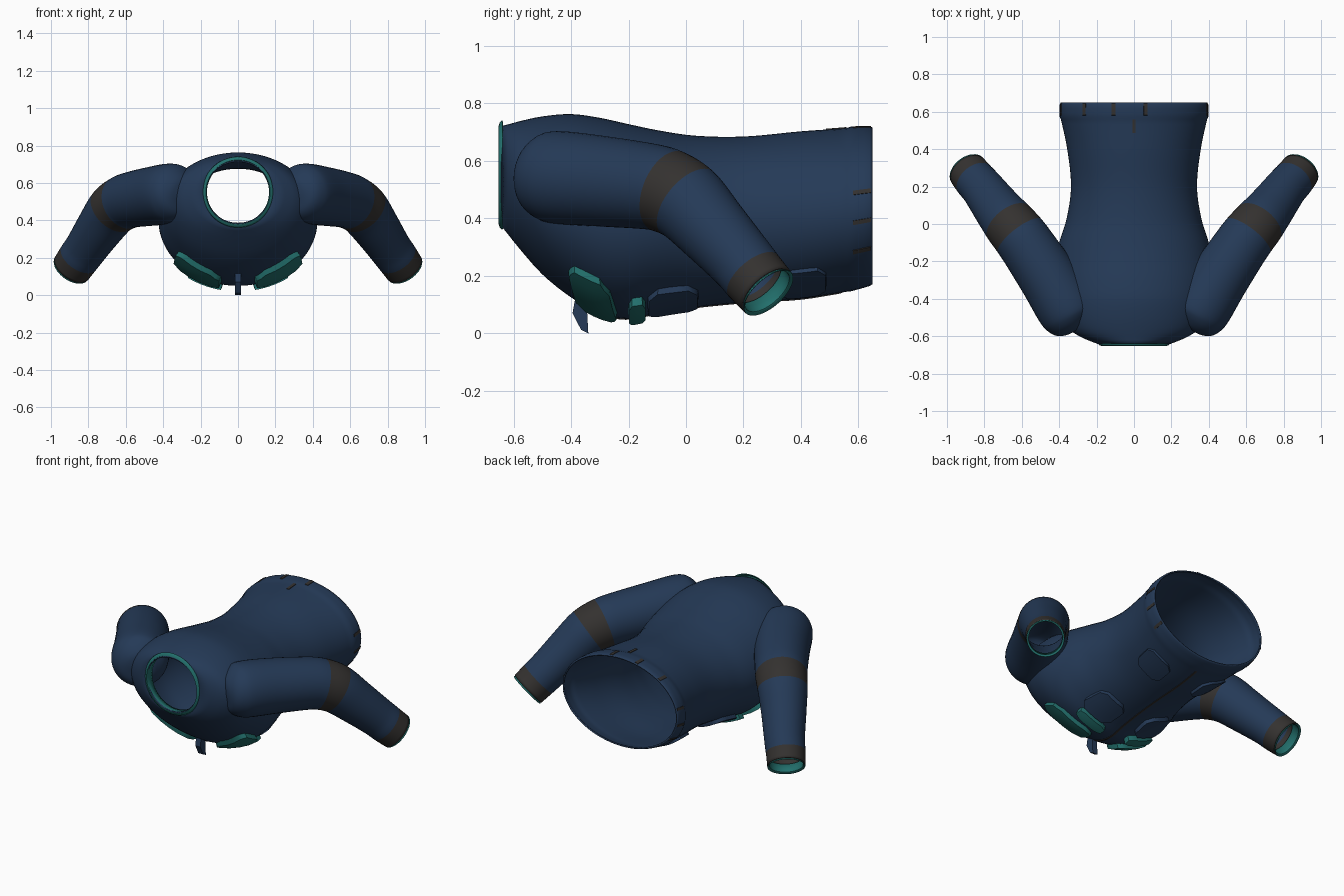
import bpy, bmesh, math
from mathutils import Vector

if "Cube" in bpy.data.objects:
    bpy.data.objects.remove(bpy.data.objects["Cube"])


def material(name, rgb):
    m = bpy.data.materials.new(name)
    m.diffuse_color = (*rgb, 1)
    m.use_nodes = True
    m.node_tree.nodes["Principled BSDF"].inputs["Base Color"].default_value = m.diffuse_color
    return m


NAVY = material("navy_cloth", (0.018, 0.042, 0.095))
TEAL = material("teal_trim", (0.016, 0.16, 0.15))
DARK = material("charcoal_band", (0.034, 0.031, 0.029))


def finish(bm, name, mats, angle=40, thickness=0):
    me = bpy.data.meshes.new(name)
    bmesh.ops.recalc_face_normals(bm, faces=bm.faces)
    bm.to_mesh(me)
    bm.free()
    ob = bpy.data.objects.new(name, me)
    bpy.context.collection.objects.link(ob)
    for m in mats:
        me.materials.append(m)
    bpy.ops.object.select_all(action='DESELECT')
    ob.select_set(True)
    bpy.context.view_layer.objects.active = ob
    bpy.ops.object.shade_smooth_by_angle(angle=math.radians(angle))
    if thickness:
        s = ob.modifiers.new("cloth", 'SOLIDIFY')
        s.thickness = thickness
        s.offset = -1
    return ob


def smooth(rows, t):
    """Cubic interpolation of rows (key, values...) at key t."""
    n = len(rows)
    i = max(j for j in range(n - 1) if rows[j][0] <= t + 1e-6 or j == 0)

    def slope(j, k):
        a, b = rows[max(j - 1, 0)], rows[min(j + 1, n - 1)]
        return (b[k] - a[k]) / (b[0] - a[0])
    p, q = rows[i], rows[i + 1]
    d = q[0] - p[0]
    u = (t - p[0]) / d
    return [(2*u**3 - 3*u*u + 1) * p[k] + (u**3 - 2*u*u + u) * d * slope(i, k)
            + (3*u*u - 2*u**3) * q[k] + (u**3 - u*u) * d * slope(i + 1, k)
            for k in range(1, len(p))]


def skin(bm, rings, mat_of=lambda i: 0, cap=False):
    vs = [[bm.verts.new(p) for p in r] for r in rings]
    for i in range(len(vs) - 1):
        n = len(vs[i])
        for j in range(n):
            f = bm.faces.new((vs[i][j], vs[i][(j+1) % n], vs[i+1][(j+1) % n], vs[i+1][j]))
            f.material_index = mat_of(i)
    if cap:
        bm.faces.new(vs[0])


# Torso: y, half width, bottom z, top z
TORSO = [(-.65, .172, .382, .72), (-.62, .25, .345, .727), (-.58, .325, .295, .738),
         (-.5, .38, .205, .755), (-.4, .41, .125, .763), (-.3, .425, .068, .75),
         (-.2, .42, .05, .728), (-.1, .40, .07, .707), (.03, .36, .09, .688),
         (.2, .337, .107, .685), (.4, .357, .12, .703), (.56, .391, .145, .715),
         (.572, .397, .146, .719), (.64, .397, .165, .721), (.65, .392, .172, .716)]


def torso_point(y, deg, off=0.0):
    """Point on the torso; the angle is measured from the underside toward +x."""
    a, lo, hi = smooth(TORSO, y)
    b, c, r = (hi - lo) / 2, (hi + lo) / 2, math.radians(deg)
    n = Vector((math.sin(r) / a, 0, -math.cos(r) / b)).normalized()
    return Vector((a * math.sin(r), y, c - b * math.cos(r))) + n * off


bm = bmesh.new()
ys = []
for p, q in zip(TORSO, TORSO[1:]):
    k = max(1, round((q[0] - p[0]) / .025))
    ys += [p[0] + (q[0] - p[0]) * i / k for i in range(k)]
ys.append(.65)
skin(bm, [[torso_point(y, j * 5) for j in range(72)] for y in ys])
finish(bm, "torso", [NAVY], thickness=.008)

# Collar lining
bm = bmesh.new()
prof = [(.169, -.60), (.166, -.635), (.172, -.652), (.184, -.648), (.19, -.64)]
skin(bm, [[(r * math.cos(j * math.pi / 32), y, .551 + r * math.sin(j * math.pi / 32))
           for j in range(64)] for r, y in prof])
finish(bm, "collar_lining", [TEAL], thickness=.004)

# Sleeves: key, x, y, z, radius
PATH = [(.293, -.558, .55, .03), (.302, -.545, .55, .095), (.325, -.51, .547, .142),
        (.36, -.45, .543, .161), (.45, -.30, .53, .158), (.56, -.135, .512, .150),
        (.61, -.065, .495, .147), (.668, .005, .455, .141), (.735, .09, .365, .128),
        (.81, .19, .255, .115), (.85, .235, .200, .112), (.887, .282, .147, .108)]
PATH = [(i, *p) for i, p in enumerate(PATH)]
SUB = 5


def arm_ring(t, side, grow=0.0, n=40):
    x, y, z, r = smooth(PATH, t)
    e0, e1 = max(t - .05, 0), min(t + .05, len(PATH) - 1)
    d = (Vector(smooth(PATH, e1)[:3]) - Vector(smooth(PATH, e0)[:3])).normalized()
    s = d.cross(Vector((0, 0, 1))).normalized()
    w = s.cross(d)
    out = []
    for j in range(n):
        g = 2 * math.pi * j / n
        p = Vector((x, y, z)) + (s * math.cos(g) + w * math.sin(g)) * (r + grow)
        out.append((p.x * side, p.y, p.z))
    return out


for side, label in ((1, "right"), (-1, "left")):
    bm = bmesh.new()
    last = len(PATH) - 1
    skin(bm, [arm_ring(i / SUB, side) for i in range(last * SUB + 1)],
         lambda i: 1 if i // SUB in (6, 10) else 0, cap=True)
    finish(bm, label + "_sleeve", [NAVY, DARK], thickness=.007)
    # Cuff lining peeking past the wrist
    bm = bmesh.new()
    end = Vector((.037, .047, -.053)).normalized() * .008
    lip = [(x + end.x * side, y + end.y, z + end.z) for x, y, z in arm_ring(last, side, -.001)]
    skin(bm, [arm_ring(last - .6, side, -.012), arm_ring(last, side, -.010), lip])
    finish(bm, label + "_cuff_lining", [TEAL], thickness=.003)


def patch(name, mat, y0, y1, a0, a1, h, corner=1.55, rows=8, skew=0.0):
    """Chamfered plate that follows the torso surface."""
    us = [-1, -.94, -.6, -.2, .2, .6, .94, 1]
    vs = us if rows == 8 else [-1 + 2 * i / (rows - 1) for i in range(rows)]
    bm = bmesh.new()
    grid = []
    for i, v in enumerate(vs):
        row = []
        for j, u in enumerate(us):
            k = min(1, corner / max(abs(u) + abs(v), .01))
            rim = i in (0, len(vs) - 1) or j in (0, len(us) - 1)
            y = (y0 + y1) / 2 + (y1 - y0) / 2 * v * k + skew * u
            a = (a0 + a1) / 2 + (a1 - a0) / 2 * u * k
            row.append(bm.verts.new(torso_point(y, a, -.003 if rim else h)))
        grid.append(row)
    for r, s in zip(grid, grid[1:]):
        for j in range(len(r) - 1):
            bm.faces.new((r[j], r[j+1], s[j+1], s[j]))
    finish(bm, name, [mat], angle=50)


# Chest panels, pocket flaps and pockets on both sides of the front
for s, label in ((1, "right"), (-1, "left")):
    patch(label + "_chest_panel", TEAL, -.40, -.25, s * 12, s * 51, .028, skew=-.02 * s * s)
    patch(label + "_pocket_flap", TEAL, -.20, -.14, s * 11, s * 38, .030)
    patch(label + "_chest_pocket", NAVY, -.135, .045, s * 12, s * 43, .022)
    patch(label + "_lower_pocket", NAVY, .33, .49, s * 18, s * 50, .014)

# Front zip and its pull
patch("front_zip", DARK, -.38, .56, -.9, .9, .003, corner=2, rows=40)
bm = bmesh.new()
profile = [(-.395, .07), (-.385, .125), (-.345, .09), (-.34, .0), (-.365, .012)]
ends = [[bm.verts.new((x, y, z)) for y, z in profile] for x in (-.017, .017)]
bm.faces.new(ends[0])
bm.faces.new(ends[1])
for j in range(5):
    bm.faces.new((ends[0][j], ends[0][j-1], ends[1][j-1], ends[1][j]))
finish(bm, "zip_pull", [NAVY], angle=30)

# Small dark tabs around the hem
for i, a in enumerate((58, 80, 101, 171, -164, -138, -101, -80, -58)):
    patch("hem_tab_%d" % i, DARK, .58, .645, a - 1.6, a + 1.6, .003, corner=2)
patch("back_tab", DARK, .485, .56, 178.6, 181.4, .003, corner=2)
